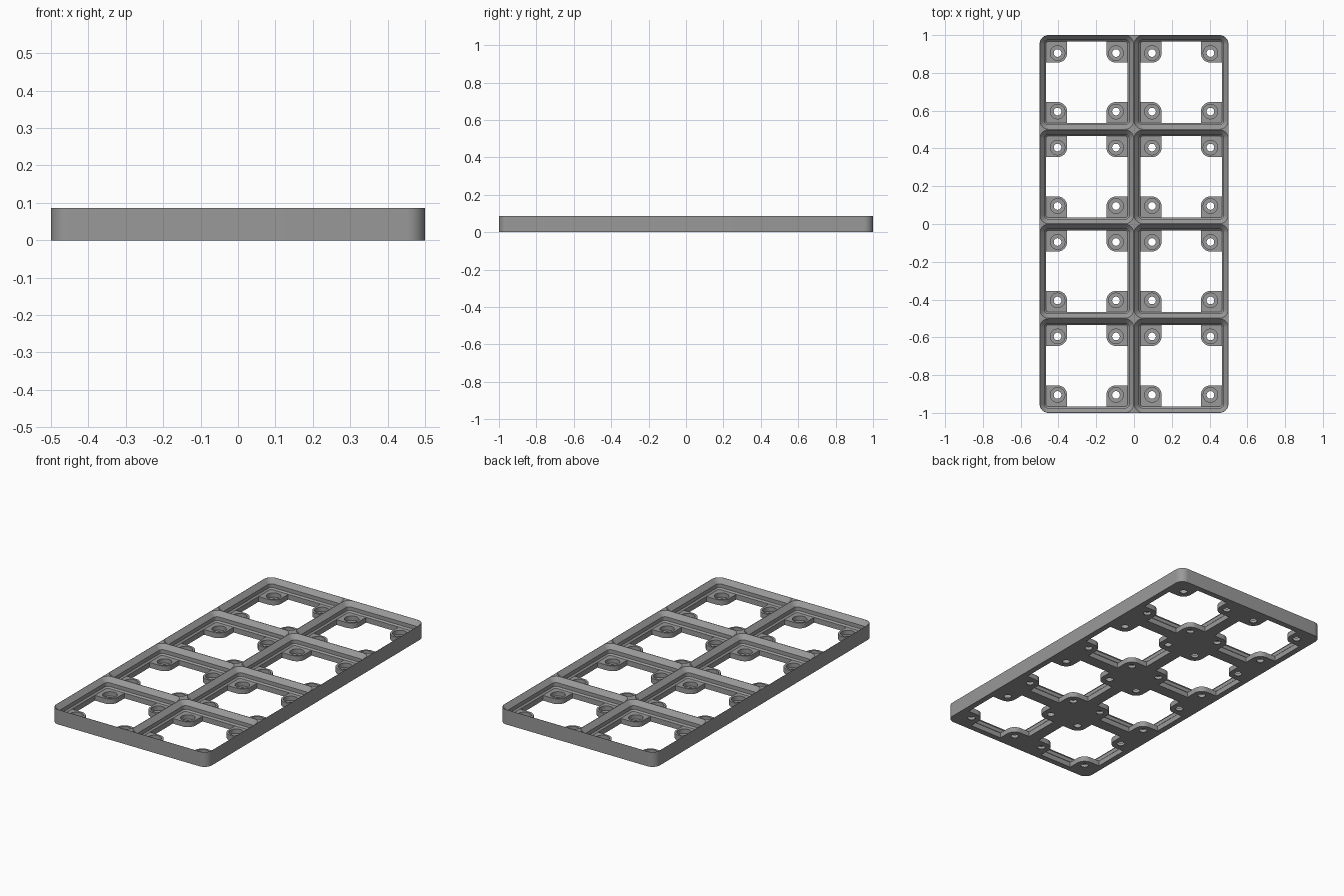
import bpy, bmesh, math

if "Cube" in bpy.data.objects:
    bpy.data.objects.remove(bpy.data.objects["Cube"])

MM = 2 / 168                     # plate is 84 x 168 units before scaling
H, FLOOR = 0.0857, 0.0303        # full height, top of the corner pads
PITCH = 42 * MM
CELLS = [((i - 0.5) * PITCH, (j - 1.5) * PITCH) for i in range(2) for j in range(4)]
HOLES = [(cx + sx * 13 * MM, cy + sy * 13 * MM)
         for cx, cy in CELLS for sx in (-1, 1) for sy in (-1, 1)]

grey = bpy.data.materials.new("mid grey")
grey.diffuse_color = (0.32, 0.32, 0.32, 1)
grey.use_nodes = True
grey.node_tree.nodes["Principled BSDF"].inputs["Base Color"].default_value = grey.diffuse_color


def rounded_rect(hx, hy, r, n=10):
    pts = []
    for q, (sx, sy) in enumerate([(1, 1), (-1, 1), (-1, -1), (1, -1)]):
        for k in range(n + 1):
            a = math.pi / 2 * (q + k / n)
            pts.append((sx * (hx - r) + r * math.cos(a), sy * (hy - r) + r * math.sin(a)))
    return pts


def circle(r, n=32):
    return [(r * math.cos(2 * math.pi * k / n), r * math.sin(2 * math.pi * k / n)) for k in range(n)]


def loft(bm, rings, cx=0, cy=0):
    """Closed solid through (outline, z) rings listed from bottom to top."""
    loops = [[bm.verts.new((x + cx, y + cy, z)) for x, y in pts] for pts, z in rings]
    n = len(loops[0])
    for lo, hi in zip(loops, loops[1:]):
        for k in range(n):
            bm.faces.new((lo[k], lo[(k + 1) % n], hi[(k + 1) % n], hi[k]))
    bm.faces.new(loops[0][::-1])
    bm.faces.new(loops[-1])


def solid(name, rings, places=((0, 0),)):
    bm = bmesh.new()
    for x, y in places:
        loft(bm, rings, x, y)
    me = bpy.data.meshes.new(name)
    bm.to_mesh(me)
    bm.free()
    me.materials.append(grey)
    ob = bpy.data.objects.new(name, me)
    bpy.context.collection.objects.link(ob)
    return ob


def cell_ring(inset):
    h = (21 - inset) * MM
    return rounded_rect(h, h, (4 - inset) * MM)


# Outer block with rounded corners
outline = rounded_rect(42 * MM, 84 * MM, 4 * MM)
plate = solid("grid_baseplate", [(outline, 0), (outline, H)])

# Stepped pocket: chamfer, vertical wall, chamfer up to a thin ridge
pocket = solid("pocket_cutter", [
    (cell_ring(2.85), FLOOR),
    (cell_ring(2.15), FLOOR + 0.7 * MM),
    (cell_ring(2.15), FLOOR + 2.5 * MM),
    (cell_ring(0.12), H),
    (cell_ring(0.12), H + 0.05)], CELLS)

# Through opening that leaves a rounded pad in each corner
a, c, r = 18.15 * MM, 13 * MM, 4.25 * MM
quadrant = [(a, c - r)]
quadrant += [(c + r * math.cos(t), c + r * math.sin(t))
             for t in (math.radians(270 - 9 * k) for k in range(11))]
quadrant.append((c - r, a))
cross = []
for q in range(4):
    co, si = [(1, 0), (0, 1), (-1, 0), (0, -1)][q]
    cross += [(x * co - y * si, x * si + y * co) for x, y in quadrant]
opening = solid("opening_cutter", [(cross, -0.05), (cross, FLOOR + 0.004)], CELLS)

# Magnet recesses and screw holes in the pads
recess = solid("recess_cutter", [(circle(3.25 * MM), FLOOR - 2.1 * MM),
                                 (circle(3.25 * MM), FLOOR + 0.01)], HOLES)
screw = solid("screw_cutter", [(circle(1.7 * MM, 24), -0.05),
                               (circle(1.7 * MM, 24), FLOOR + 0.005)], HOLES)

# Cut everything out of the block
bpy.context.view_layer.objects.active = plate
plate.select_set(True)
for cutter in (pocket, opening, recess, screw):
    cutter.hide_render = True
    mod = plate.modifiers.new(cutter.name, 'BOOLEAN')
    mod.operation = 'DIFFERENCE'
    mod.solver = 'EXACT'
    mod.object = cutter
    bpy.ops.object.modifier_apply(modifier=mod.name)
    bpy.data.objects.remove(cutter)

bpy.ops.object.shade_smooth_by_angle(angle=math.radians(30))
